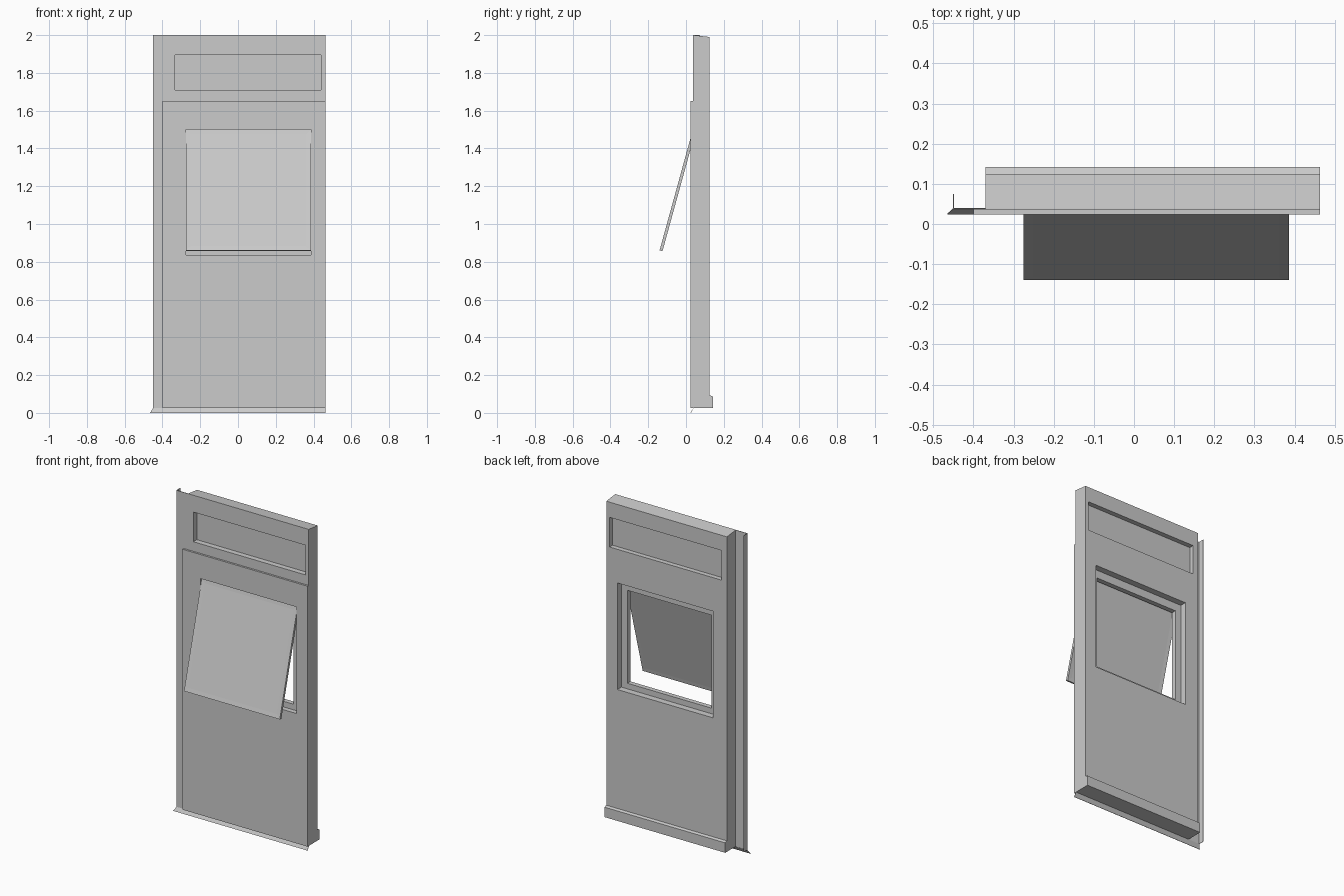
import bpy, bmesh, math
from mathutils import Matrix, Vector

cube = bpy.data.objects.get("Cube")
if cube:
    bpy.data.objects.remove(cube, do_unlink=True)

grey = bpy.data.materials.new("plain_grey")
grey.use_nodes = True
grey.diffuse_color = (0.6, 0.6, 0.6, 1)
grey.node_tree.nodes["Principled BSDF"].inputs["Base Color"].default_value = (0.6, 0.6, 0.6, 1)

RIGHT_END = 0.463


def finish(name, bm):
    bmesh.ops.recalc_face_normals(bm, faces=bm.faces)
    mesh = bpy.data.meshes.new(name)
    bm.to_mesh(mesh)
    bm.free()
    mesh.materials.append(grey)
    obj = bpy.data.objects.new(name, mesh)
    bpy.context.collection.objects.link(obj)
    return obj


def box_mesh(x, y, z):
    bm = bmesh.new()
    bmesh.ops.create_cube(bm, size=1)
    spans = (x, y, z)
    for v in bm.verts:
        v.co = Vector([(a + b) / 2 + c * (b - a) for (a, b), c in zip(spans, v.co)])
    return bm


def box(name, x, y, z):
    return finish(name, box_mesh(x, y, z))


def extrude_x(name, profile, x0, x1):
    """Extrude a closed y-z profile along x."""
    bm = bmesh.new()
    face = bm.faces.new([bm.verts.new((x0, y, z)) for y, z in profile])
    ext = bmesh.ops.extrude_face_region(bm, geom=[face])
    moved = [g for g in ext["geom"] if isinstance(g, bmesh.types.BMVert)]
    bmesh.ops.translate(bm, verts=moved, vec=(x1 - x0, 0, 0))
    return finish(name, bm)


def cut(obj, *spans):
    """Cut box-shaped openings into a part."""
    bpy.context.view_layer.objects.active = obj
    for span in spans:
        cutter = box("cutter", *span)
        cutter.hide_render = True
        mod = obj.modifiers.new("opening", "BOOLEAN")
        mod.operation = "DIFFERENCE"
        mod.solver = "EXACT"
        mod.object = cutter
        bpy.ops.object.modifier_apply(modifier=mod.name)
        bpy.data.objects.remove(cutter, do_unlink=True)


# Openings: stepped window reveal and a shallow transom recess on both sides
win_x, win_z = (-0.275, 0.386), (0.835, 1.5)
window_front = (win_x, (-0.2, 0.055), win_z)
window_inner = ((-0.235, 0.345), (-0.2, 0.3), (0.87, 1.45))
window_back = (win_x, (0.085, 0.3), win_z)
transom_x, transom_z = (-0.333, 0.44), (1.71, 1.895)
transom_front = (transom_x, (-0.2, 0.07), transom_z)
transom_back = (transom_x, (0.095, 0.3), transom_z)

# Wall core with sloped top and skirting along the back
wall = extrude_x("wall_core", [(0.039, 0.025), (0.142, 0.025), (0.142, 0.087), (0.125, 0.093),
                               (0.125, 1.99), (0.039, 2.0)], -0.37, RIGHT_END)
cut(wall, window_front, window_inner, window_back, transom_front, transom_back)

# Front cladding sheet, overhanging the core on one side
sheet = box("cladding_sheet", (-0.45, RIGHT_END), (0.036, 0.039), (0.025, 2.0))
cut(sheet, window_front, transom_front)
box("edge_flange", (-0.451, -0.449), (0.036, 0.075), (0.025, 2.0))

# Raised lower panel
panel = box("lower_panel", (-0.4, RIGHT_END), (0.024, 0.036), (0.025, 1.65))
cut(panel, window_front)

# Sloped drip flashing under the cladding, mitred at its free end
flashing = extrude_x("drip_flashing", [(0.024, 0.0), (0.026, 0.0), (0.04, 0.025), (0.038, 0.025)],
                     -0.465, RIGHT_END)
for v in flashing.data.vertices:
    if v.co.x < 0 and v.co.z > 0.01:
        v.co.x = -0.45

# Top-hung window flap, swung outwards, with an inset pane on both faces
bm = box_mesh(win_x, (0, 0.016), (-0.662, 0))
bm.normal_update()
for side in (-1, 1):
    faces = [f for f in bm.faces if f.normal.y * side > 0.9]
    bmesh.ops.inset_region(bm, faces=faces, thickness=0.035, depth=0)
    bmesh.ops.translate(bm, verts=faces[0].verts[:], vec=(0, -side * 0.001, 0))
bmesh.ops.transform(bm, verts=bm.verts, matrix=Matrix.Translation((0, 0.036, 1.499))
                    @ Matrix.Rotation(math.radians(-15.4), 4, "X"))
finish("window_flap", bm)
